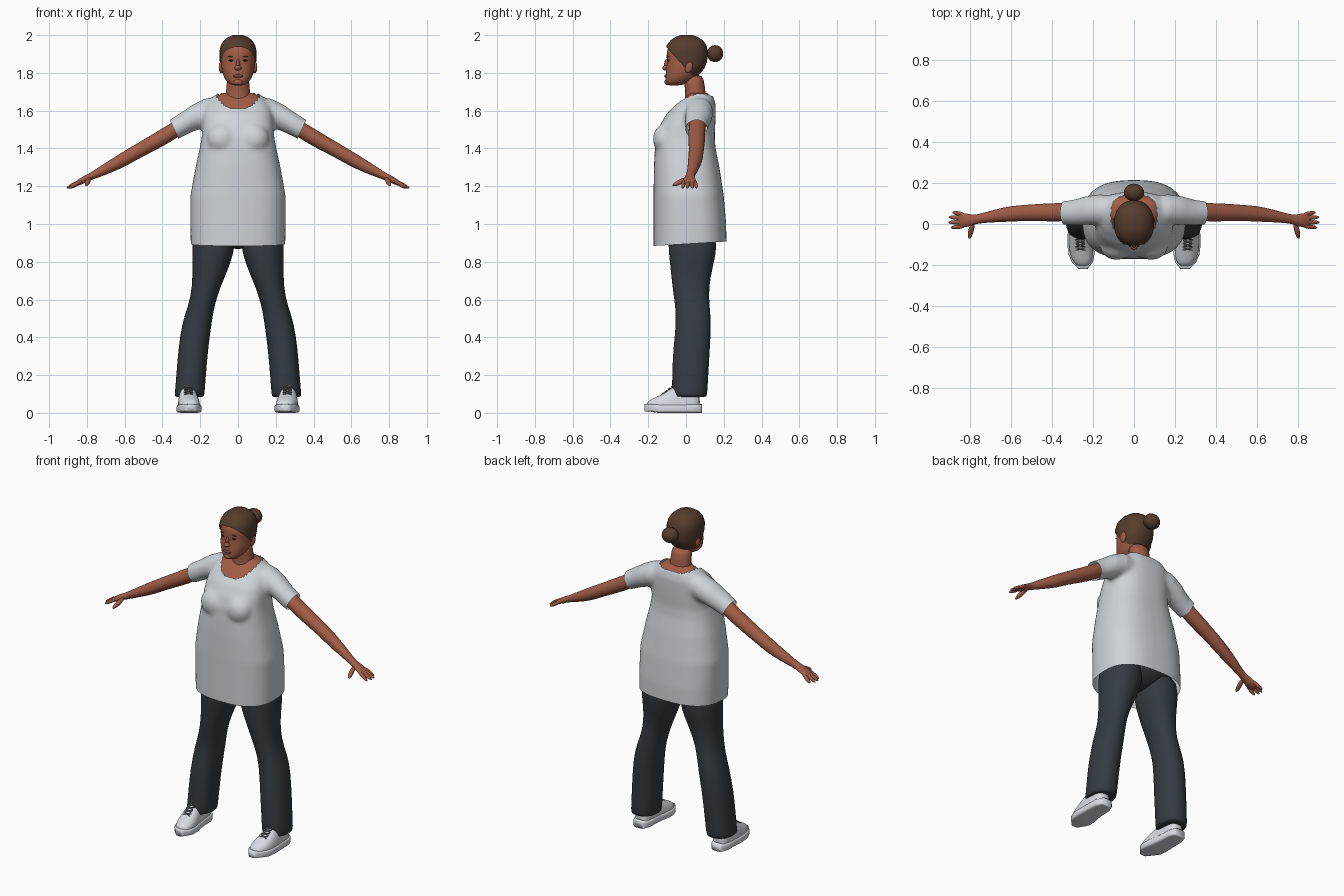
import bpy, bmesh
from math import sin, cos, pi
from mathutils import Matrix, Vector

if "Cube" in bpy.data.objects:
    bpy.data.objects.remove(bpy.data.objects["Cube"])


def material(name, rgb):
    m = bpy.data.materials.new(name)
    m.use_nodes = True
    m.diffuse_color = (*rgb, 1)
    m.node_tree.nodes["Principled BSDF"].inputs["Base Color"].default_value = (*rgb, 1)
    return m


SKIN = material("warm skin", (0.36, 0.11, 0.062))
HAIR = material("brown hair", (0.09, 0.046, 0.026))
SHIRT = material("pale grey cloth", (0.62, 0.66, 0.70))
DENIM = material("dark denim", (0.034, 0.044, 0.053))
SHOE = material("white shoe", (0.68, 0.71, 0.76))
LACE = material("grey lace", (0.12, 0.13, 0.14))
LIP = material("dark lip", (0.22, 0.055, 0.04))
EYE = material("dark eye", (0.035, 0.02, 0.015))


def loft(bm, rings, axis="z", power=2.0, n=24, floor=None):
    """Skin closed superellipse rings (x, y, z, radius a, radius b) along an axis."""
    def bend(v):
        return abs(v) ** (2 / power) * (1 if v >= 0 else -1)
    loops = []
    for x, y, z, a, b in rings:
        loop = []
        for i in range(n):
            t = 2 * pi * (i + 0.5) / n
            u, v = a * bend(cos(t)), b * bend(sin(t))
            p = {"x": (x, y + u, z + v), "y": (x + u, y, z + v), "z": (x + u, y + v, z)}[axis]
            if floor is not None:
                p = (p[0], p[1], max(p[2], floor))
            loop.append(bm.verts.new(p))
        loops.append(loop)
    for p, q in zip(loops, loops[1:]):
        for i in range(n):
            j = (i + 1) % n
            bm.faces.new((p[i], p[j], q[j], q[i]))
    bm.faces.new(loops[0])
    bm.faces.new(loops[-1])


def ball(bm, centre, radii, rot=None):
    m = Matrix.Translation(centre) @ (rot or Matrix()) @ Matrix.Diagonal((*radii, 1))
    bmesh.ops.create_uvsphere(bm, u_segments=20, v_segments=12, radius=1, matrix=m)


def finger(bm, start, end, r):
    d = Vector(end) - Vector(start)
    ball(bm, (Vector(start) + Vector(end)) / 2, (r, r, d.length / 2),
         d.to_track_quat("Z", "Y").to_matrix().to_4x4())


def finish(bm, name, mat, mirror=False, smooth_level=0):
    bmesh.ops.recalc_face_normals(bm, faces=bm.faces[:])
    me = bpy.data.meshes.new(name)
    bm.to_mesh(me)
    bm.free()
    me.materials.append(mat)
    me.shade_smooth()
    ob = bpy.data.objects.new(name, me)
    bpy.context.collection.objects.link(ob)
    if mirror:
        ob.modifiers.new("Mirror", "MIRROR").use_mirror_merge = False
    if smooth_level:
        ob.modifiers.new("Subdivision", "SUBSURF").levels = smooth_level
        ob.modifiers["Subdivision"].render_levels = smooth_level
    return ob


def body_rings(profile, grow=0.0):
    """Turn (z, half width, front y, back y) into centred rings."""
    return [(0, (f + b) / 2, z, w + grow, (b - f) / 2 + grow) for z, w, f, b in profile]


def bisect(bm, faces, point, normal):
    geom = set(faces)
    for f in faces:
        geom.update(f.edges)
        geom.update(f.verts)
    bmesh.ops.bisect_plane(bm, geom=list(geom), plane_co=point, plane_no=normal, clear_outer=True)


# Shirt: torso, bust and sleeves fused, then opened at neck, hem and cuffs
torso = [(0.86, .25, -.172, .215), (1.0, .252, -.172, .213), (1.15, .252, -.172, .2),
         (1.3, .225, -.17, .177), (1.4, .203, -.165, .157), (1.46, .192, -.16, .152),
         (1.52, .19, -.14, .155), (1.58, .185, -.105, .157), (1.63, .17, -.06, .157),
         (1.67, .135, -.02, .147), (1.7, .1, .01, .125)]
sleeve = [(.08, .07, 1.6, .07, .07), (.17, .07, 1.59, .075, .077), (.24, .065, 1.56, .07, .072),
          (.3, .055, 1.525, .062, .066), (.38, .055, 1.48, .056, .06)]
bm = bmesh.new()
loft(bm, body_rings(torso), power=2.6, n=40)
for s in (1, -1):
    loft(bm, [(s * x, *r) for x, *r in sleeve], axis="x")
    ball(bm, (s * .085, -.11, 1.45), (.08, .066, .08))
shirt = finish(bm, "shirt", SHIRT)
mod = shirt.modifiers.new("Remesh", "REMESH")
mod.mode, mod.voxel_size = "VOXEL", 0.012
mod = shirt.modifiers.new("Smooth", "SMOOTH")
mod.factor, mod.iterations = 0.5, 6
bpy.context.view_layer.update()
fused = bpy.data.meshes.new_from_object(shirt.evaluated_get(bpy.context.evaluated_depsgraph_get()))
shirt.modifiers.clear()
bm = bmesh.new()
bm.from_mesh(fused)
bpy.data.meshes.remove(fused)
bisect(bm, bm.faces[:], (0, -.17, .884), (0, .06, -1))
for s in (1, -1):
    end = [f for f in bm.faces if f.calc_center_median().x * s > .24
           and f.calc_center_median().z > 1.35]
    bisect(bm, end, (s * .333, .055, 1.49), (s * .91, 0, -.42))


def in_neckline(p):
    depth = .09 if p.y < .05 else .025
    return (p.x / .115) ** 2 + ((p.z - 1.7) / depth) ** 2 < 1


bmesh.ops.delete(bm, geom=[f for f in bm.faces if in_neckline(f.calc_center_median())],
                 context="FACES")
bm.to_mesh(shirt.data)
bm.free()
shirt.data.shade_smooth()

# Skin under the neckline, and the neck
bm = bmesh.new()
loft(bm, [(x, y, z - .006, a, b) for x, y, z, a, b in body_rings(torso[5:], -.012)], power=2.6, n=40)
finish(bm, "chest", SKIN)
bm = bmesh.new()
loft(bm, [(0, .045, 1.62, .08, .065), (0, .052, 1.67, .068, .056), (0, .048, 1.72, .06, .052),
          (0, .035, 1.8, .062, .058)])
finish(bm, "neck", SKIN, smooth_level=1)

# Head, ears and face
head = [(1.733, .03, -.098, -.03), (1.742, .046, -.107, .0), (1.76, .066, -.11, .035),
        (1.79, .08, -.108, .07), (1.82, .087, -.106, .092), (1.85, .089, -.101, .103),
        (1.88, .09, -.103, .108), (1.91, .09, -.103, .108), (1.94, .083, -.094, .1),
        (1.965, .067, -.074, .082), (1.983, .043, -.046, .055), (1.992, .018, -.018, .026)]
bm = bmesh.new()
loft(bm, body_rings(head), power=2.2, n=32)
finish(bm, "head", SKIN, smooth_level=1)
bm = bmesh.new()
ball(bm, (0, -.105, 1.826), (.018, .021, .014))
ball(bm, (0, -.1, 1.845), (.01, .016, .028))
ball(bm, (0, -.1, 1.752), (.025, .014, .016))
finish(bm, "nose_and_chin", SKIN)
bm = bmesh.new()
ball(bm, (.09, .015, 1.83), (.012, .02, .032), Matrix.Rotation(-.2, 4, "X"))
finish(bm, "ear", SKIN, mirror=True)
bm = bmesh.new()
ball(bm, (0, -.106, 1.783), (.028, .008, .008))
finish(bm, "lips", LIP)
bm = bmesh.new()
ball(bm, (.036, -.094, 1.866), (.014, .006, .005))
finish(bm, "eye", EYE, mirror=True)
bm = bmesh.new()
ball(bm, (.037, -.095, 1.887), (.02, .006, .003), Matrix.Rotation(.08, 4, "Y"))
finish(bm, "eyebrow", HAIR, mirror=True)

# Hair cap trimmed along the hairline and nape, and the bun
bm = bmesh.new()
loft(bm, [(x, y, z + .008, a, b) for x, y, z, a, b in body_rings(head, .008)], power=2.2, n=32)
bmesh.ops.subdivide_edges(bm, edges=bm.edges[:], cuts=1, use_grid_fill=True)
bisect(bm, bm.faces[:], (0, 0, 1.785), (0, 0, -1))
bisect(bm, bm.faces[:], (0, -.1, 1.932), (0, -.74, -.67))
finish(bm, "hair", HAIR)
bm = bmesh.new()
ball(bm, (0, .154, 1.902), (.05, .043, .045))
finish(bm, "hair_bun", HAIR)

# Arms and hands
bm = bmesh.new()
loft(bm, [(.2, .062, 1.59, .04, .045), (.32, .058, 1.505, .045, .05), (.42, .057, 1.447, .045, .048),
          (.52, .055, 1.392, .039, .043), (.6, .05, 1.345, .039, .043), (.68, .04, 1.303, .031, .035),
          (.76, .025, 1.262, .022, .024), (.79, .02, 1.247, .025, .02), (.82, .018, 1.232, .035, .02),
          (.85, .018, 1.217, .036, .015), (.865, .018, 1.21, .028, .01)], axis="x")
finish(bm, "arm", SKIN, mirror=True, smooth_level=1)
bm = bmesh.new()
for base, tip, reach in ((.045, .057, .887), (.028, .034, .905), (.009, .008, .907), (-.01, -.018, .895)):
    finger(bm, (.825, base, 1.232), (reach, tip, 1.19), .0105)
finger(bm, (.785, .015, 1.245), (.805, -.072, 1.203), .013)
finish(bm, "fingers", SKIN, mirror=True)

# Trousers
bm = bmesh.new()
loft(bm, [(.12, .03, 1.0, .115, .12), (.13, .036, .88, .115, .132), (.142, .03, .78, .1, .114),
          (.167, .024, .67, .075, .097), (.193, .033, .57, .069, .091), (.218, .042, .48, .079, .093),
          (.238, .028, .33, .079, .098), (.248, .023, .2, .079, .096), (.257, .018, .09, .079, .094),
          (.257, .018, .082, .079, .094)], power=2.2)
finish(bm, "trouser_leg", DENIM, mirror=True, smooth_level=1)
bm = bmesh.new()
ball(bm, (0, .035, .98), (.21, .135, .112))
finish(bm, "trouser_seat", DENIM)

# Shoes
upper = [(-.208, .25, .025, .055), (-.185, .252, .045, .073), (-.15, .256, .056, .088),
         (-.11, .26, .058, .108), (-.07, .264, .054, .138), (-.03, .266, .05, .155),
         (.04, .266, .048, .15), (.075, .266, .034, .1)]
bm = bmesh.new()
loft(bm, [(x, y, .04, w, top - .04) for y, x, w, top in upper], axis="y", power=2.3, floor=.03)
finish(bm, "shoe_upper", SHOE, mirror=True, smooth_level=1)
bm = bmesh.new()
sole = [(-.219, .249, .016, 0)] + upper + [(.084, .266, .026, 0)]
loft(bm, [(x, y, .026 if y < -.18 else .023, w + .007, .02 if y < -.18 else .023)
          for y, x, w, top in sole], axis="y", power=5)
finish(bm, "shoe_sole", SHOE, mirror=True)
bm = bmesh.new()
for i in range(4):
    for turn in (.35, -.35):
        ball(bm, (.261 + i * .001, -.122 + i * .017, .102 + i * .0125), (.026, .004, .005),
             Matrix.Rotation(.6, 4, "X") @ Matrix.Rotation(turn, 4, "Z"))
finish(bm, "shoe_laces", LACE, mirror=True)
